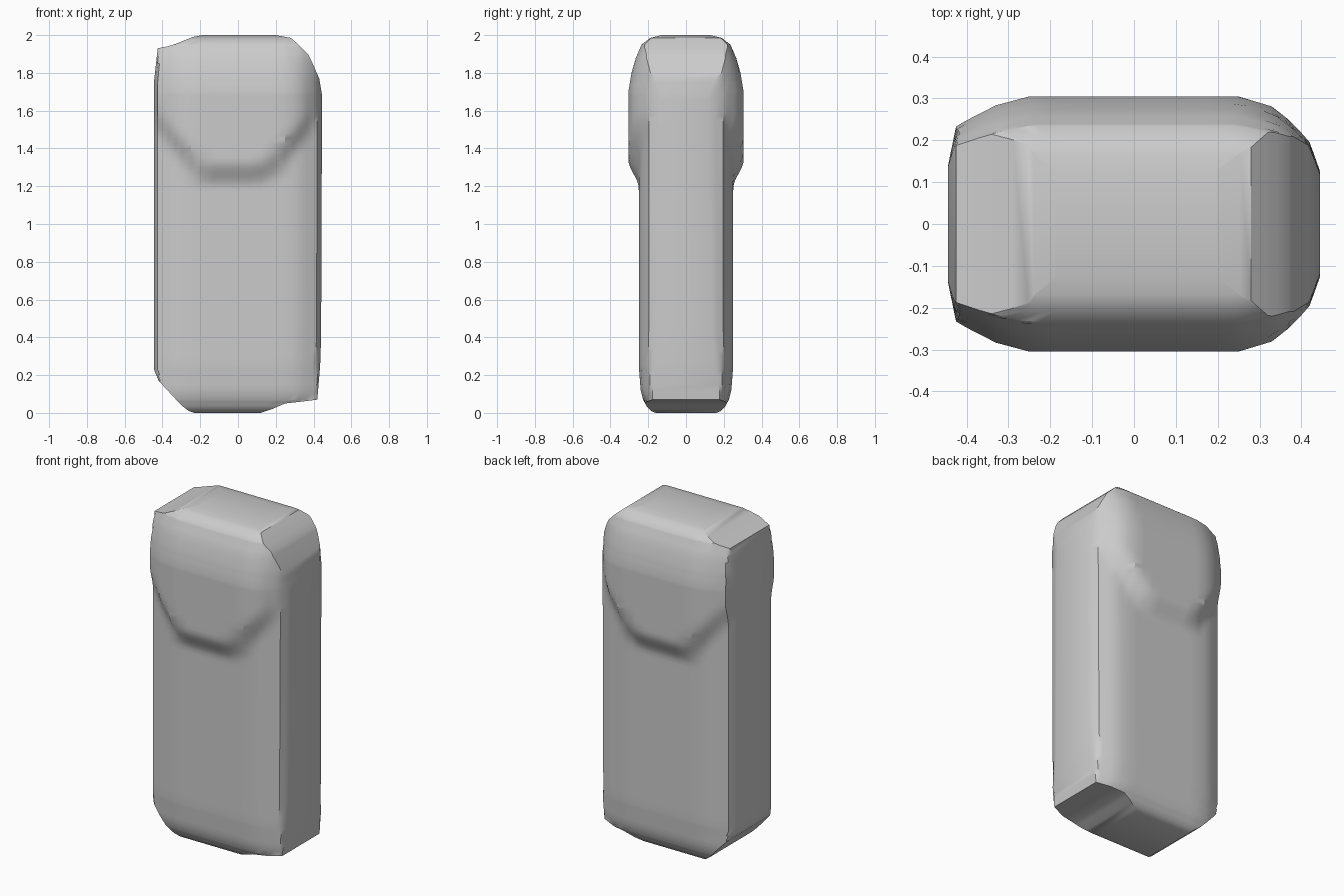
import bpy, bmesh, math

if "Cube" in bpy.data.objects:
    bpy.data.objects.remove(bpy.data.objects["Cube"])


def interp(table, v):
    """Piecewise linear lookup."""
    if v <= table[0][0]:
        return table[0][1]
    for (a, fa), (b, fb) in zip(table, table[1:]):
        if v <= b:
            return fa + (fb - fa) * (v - a) / (b - a)
    return table[-1][1]


# Front outline: left and right edge by height
LEFT = [(0, -.23), (.01, -.26), (.04, -.30), (.17, -.42), (.23, -.445), (1.75, -.445),
        (1.93, -.425), (1.94, -.375), (1.95, -.34), (1.97, -.29), (1.99, -.24), (2, -.19)]
RIGHT = [(0, .12), (.02, .18), (.05, .25), (.06, .34), (.07, .42), (.25, .435), (.4, .44),
         (1.68, .445), (1.77, .43), (1.85, .395), (1.9, .37), (1.95, .32), (1.985, .28), (2, .20)]

# Side outline: thickness scale by height
DEPTH = [(0, .64), (.01, .74), (.03, .82), (.07, .91), (.12, .96), (.25, 1), (1.7, 1),
         (1.8, .945), (1.88, .87), (1.95, .77), (1.985, .62), (2, .42)]

# Edge rounding across the width: slim lower body and thick upper body
LOWER = [(-.445, .55), (-.425, .82), (-.33, .96), (-.25, 1),
         (.25, 1), (.33, .95), (.42, .78), (.445, .5)]
UPPER = [(-.445, .45), (-.425, .77), (-.33, .93), (-.25, 1),
         (.25, 1), (.33, .92), (.38, .79), (.42, .64), (.445, .38)]


def half_depth(x, z):
    # The thick upper part ends in a U-shaped lip
    lip = 1.19 + max(0, abs(x + .02) - .17) * 1.2
    t = min(1, max(0, (z - lip) / .15))
    t = t * t * (3 - 2 * t)
    low, high = .25 * interp(LOWER, x), .305 * interp(UPPER, x)
    return (low + (high - low) * t) * interp(DEPTH, z)


US = [0, .01, .022, .05, .09, .13, .17, .22] + [.22 + .07 * i for i in range(1, 8)]
US += [.78, .83, .87, .91, .95, .972, .988, 1]
zs = sorted({round(.05 * i, 3) for i in range(41)}
            | {round(1.15 + .025 * i, 3) for i in range(18)}
            | {p[0] for t in (LEFT, RIGHT, DEPTH) for p in t})

bm = bmesh.new()
rings = []
for z in zs:
    xl, xr = interp(LEFT, z), interp(RIGHT, z)
    xs = [xl + (xr - xl) * u for u in US]
    front = [bm.verts.new((x, -half_depth(x, z), z)) for x in xs]
    back = [bm.verts.new((x, half_depth(x, z), z)) for x in xs]
    rings.append((front, back))

# Walls
for (f0, b0), (f1, b1) in zip(rings, rings[1:]):
    r0, r1 = f0 + b0[::-1], f1 + b1[::-1]
    n = len(r0)
    for i in range(n):
        j = (i + 1) % n
        bm.faces.new((r0[i], r0[j], r1[j], r1[i]))
# Flat top and bottom
for f, b in (rings[0], rings[-1]):
    for i in range(len(f) - 1):
        bm.faces.new((f[i], f[i + 1], b[i + 1], b[i]))
bmesh.ops.recalc_face_normals(bm, faces=bm.faces)

mesh = bpy.data.meshes.new("rounded_body")
bm.to_mesh(mesh)
bm.free()
body = bpy.data.objects.new("rounded_body", mesh)
bpy.context.collection.objects.link(body)

mat = bpy.data.materials.new("light_grey")
mat.diffuse_color = (.6, .6, .6, 1)
mat.use_nodes = True
mat.node_tree.nodes["Principled BSDF"].inputs["Base Color"].default_value = mat.diffuse_color
mesh.materials.append(mat)

bpy.context.view_layer.objects.active = body
body.select_set(True)
bpy.ops.object.shade_smooth_by_angle(angle=math.radians(30))
